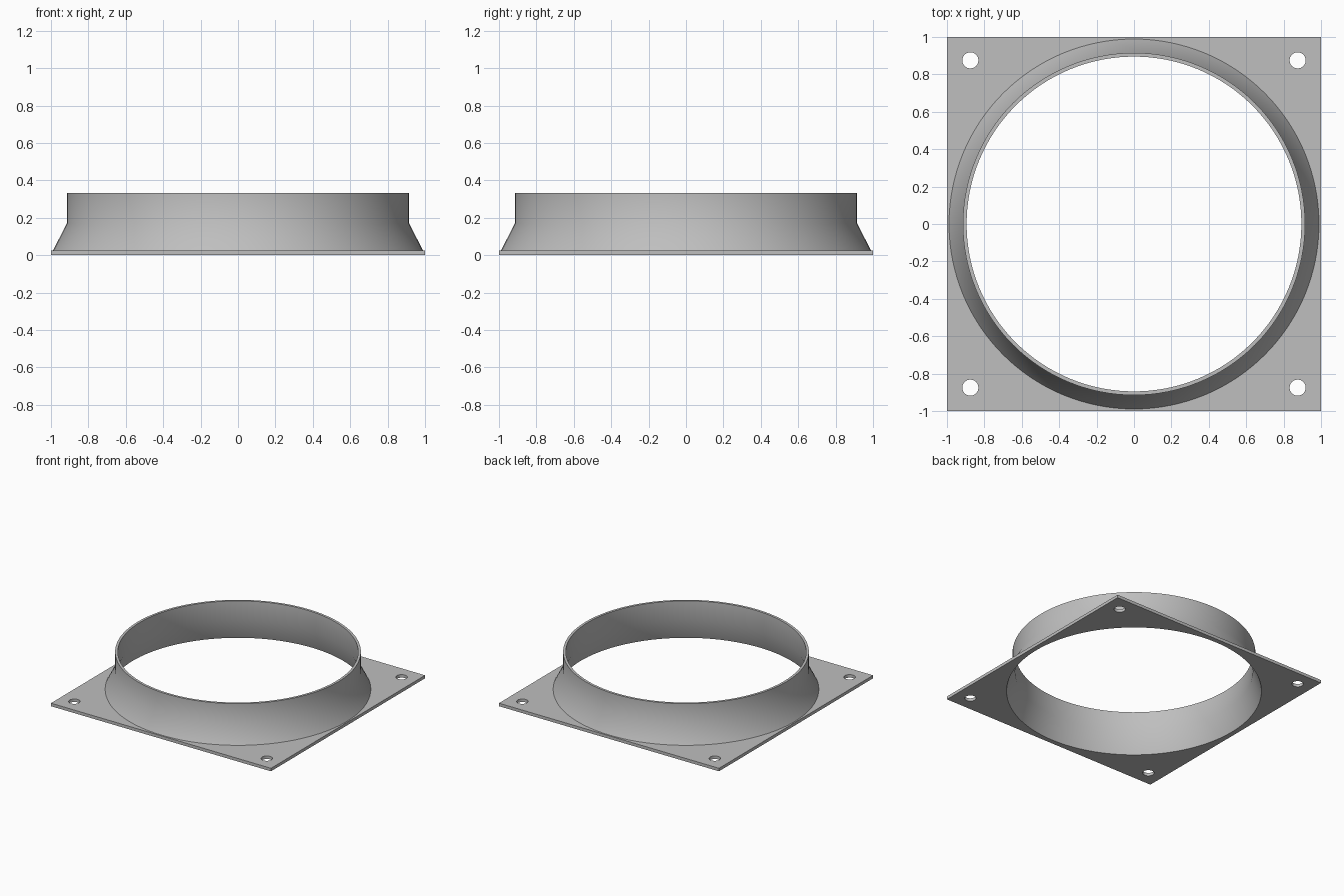
import bpy, bmesh, math

cube = bpy.data.objects.get("Cube")
if cube:
    bpy.data.objects.remove(cube, do_unlink=True)

SEGMENTS = 128
PLATE_T = 0.025
HOLE_POS = 0.875

grey = bpy.data.materials.new("light grey")
grey.use_nodes = True
grey.diffuse_color = (0.52, 0.52, 0.52, 1)
grey.node_tree.nodes["Principled BSDF"].inputs["Base Color"].default_value = grey.diffuse_color


def make_object(name, bm):
    bmesh.ops.recalc_face_normals(bm, faces=bm.faces)
    mesh = bpy.data.meshes.new(name)
    bm.to_mesh(mesh)
    bm.free()
    mesh.materials.append(grey)
    obj = bpy.data.objects.new(name, mesh)
    bpy.context.collection.objects.link(obj)
    return obj


def lathe(name, profile, segments=SEGMENTS, centre=(0, 0)):
    """Capped solid of revolution from (radius, height) pairs."""
    bm = bmesh.new()
    rings = []
    for r, z in profile:
        angles = [math.tau * i / segments for i in range(segments)]
        rings.append([bm.verts.new((centre[0] + r * math.cos(a),
                                    centre[1] + r * math.sin(a), z)) for a in angles])
    for low, high in zip(rings, rings[1:]):
        for i in range(segments):
            j = (i + 1) % segments
            bm.faces.new((low[i], low[j], high[j], high[i]))
    bm.faces.new(rings[0])
    bm.faces.new(rings[-1])
    return make_object(name, bm)


def combine(target, tool, operation):
    """Apply a boolean and discard the tool."""
    tool.hide_render = True
    mod = target.modifiers.new("combine", 'BOOLEAN')
    mod.operation = operation
    mod.solver = 'EXACT'
    mod.object = tool
    bpy.context.view_layer.objects.active = target
    bpy.ops.object.modifier_apply(modifier=mod.name)
    bpy.data.objects.remove(tool, do_unlink=True)


# Square mounting plate
bm = bmesh.new()
bmesh.ops.create_cube(bm, size=1)
bmesh.ops.scale(bm, vec=(2, 2, PLATE_T), verts=bm.verts)
bmesh.ops.translate(bm, vec=(0, 0, PLATE_T / 2), verts=bm.verts)
flange = make_object("duct_flange", bm)

# Flared collar: outer solid joined on, bore cut through
outer = [(0.996, 0.0125), (0.989, PLATE_T), (0.915, 0.17), (0.915, 0.333)]
bore = [(0.979, -0.05), (0.895, 0.17), (0.895, 0.4)]
combine(flange, lathe("collar_outside", outer), 'UNION')
combine(flange, lathe("collar_bore", bore), 'DIFFERENCE')

# Corner screw holes
for sx in (-1, 1):
    for sy in (-1, 1):
        hole = lathe("screw_hole", [(0.043, -0.1), (0.043, 0.1)], 32,
                     (sx * HOLE_POS, sy * HOLE_POS))
        combine(flange, hole, 'DIFFERENCE')

# Smooth collar with crisp rims
bpy.ops.object.select_all(action='DESELECT')
flange.select_set(True)
bpy.context.view_layer.objects.active = flange
bpy.ops.object.shade_smooth_by_angle(angle=math.radians(35))
